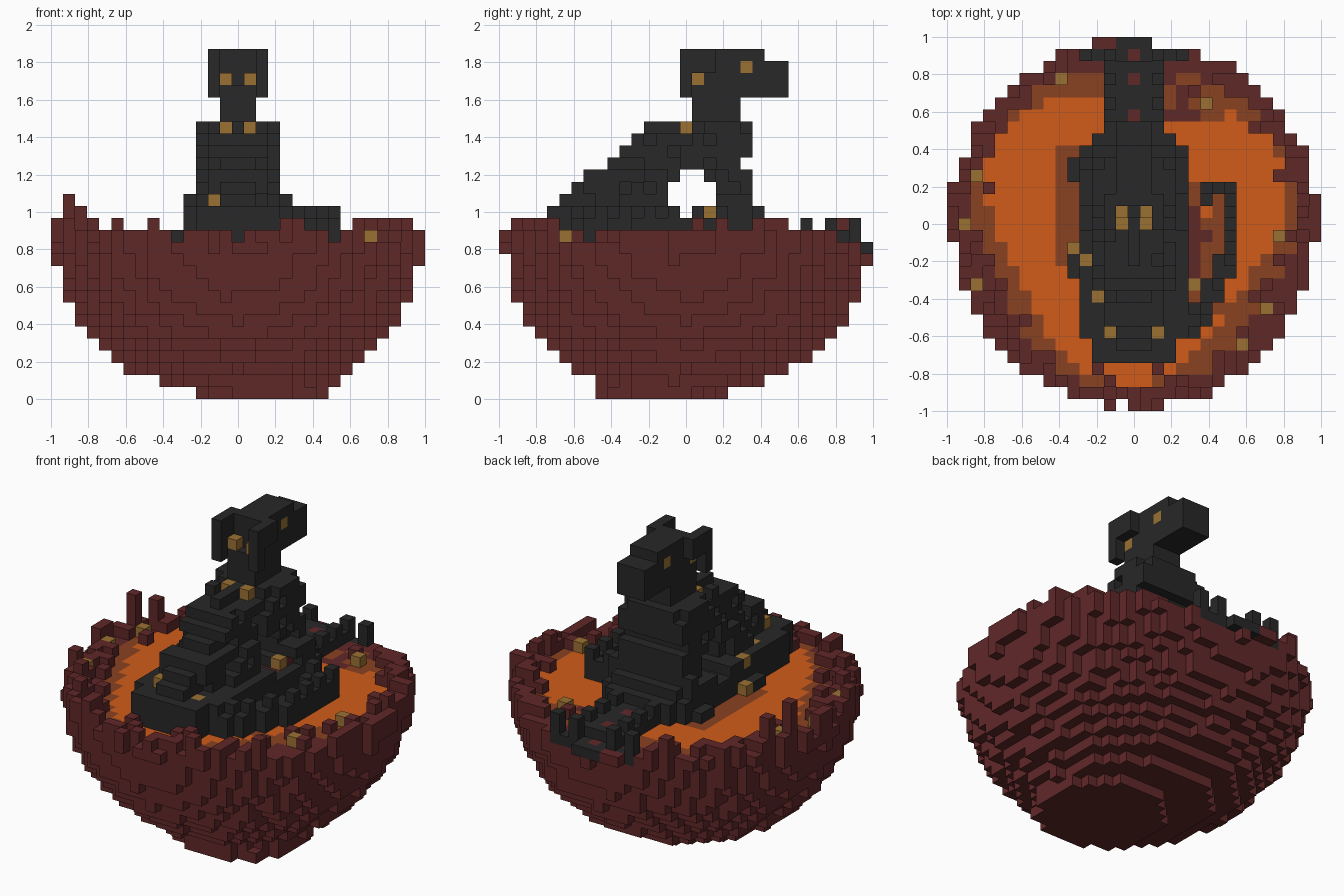
import bpy, math, random

random.seed(4)
cube = bpy.data.objects.get("Cube")
if cube:
    bpy.data.objects.remove(cube)

S = 2 / 31          # edge of one block
POOL = 12           # layer of the molten surface
blocks = {}         # (x, y, layer) -> part name


def material(name, rgb):
    m = bpy.data.materials.new(name)
    m.use_nodes = True
    m.diffuse_color = (*rgb, 1)
    bsdf = m.node_tree.nodes["Principled BSDF"]
    bsdf.inputs["Base Color"].default_value = (*rgb, 1)
    bsdf.inputs["Roughness"].default_value = 0.9
    return m


rock = material("dark_red_rock", (0.118, 0.021, 0.022))
lava = material("orange_lava", (0.64, 0.108, 0.01))
ember = material("brown_ember", (0.25, 0.054, 0.015))
char = material("charcoal", (0.021, 0.021, 0.021))
gold = material("dull_gold", (0.33, 0.165, 0.033))


def box(part, xs, ys, zs):
    """Fill an inclusive range of blocks; part None carves them away."""
    for x in range(xs[0], xs[1] + 1):
        for y in range(ys[0], ys[1] + 1):
            for z in range(zs[0], zs[1] + 1):
                if part:
                    blocks[x, y, z] = part
                else:
                    blocks.pop((x, y, z), None)


def top(x, y):
    return max((z for z in range(30) if (x, y, z) in blocks), default=POOL)


# Stepped bowl, with its foot set a little off centre
radii = [5.7, 7.4, 9, 10.2, 11.1, 12.2, 12.9, 13.6, 14, 14.4, 14.7, 14.9, 15.2]
grid = [(x, y) for x in range(-15, 16) for y in range(-15, 16)]
jitter = {c: random.uniform(-0.2, 0.2) for c in grid}
for k, radius in enumerate(radii):
    shift = max(0, 2 - 1.5 * k)
    for x, y in grid:
        if math.hypot(x - shift, y + shift) <= radius + jitter[x, y]:
            blocks[x, y, k] = "bowl"

# Molten pool with a cooler uneven border
for x, y in grid:
    r = math.hypot(x, y)
    limit = 11.8 + 1.6 * math.cos(3 * (math.atan2(y, x) - 0.45))
    limit += random.uniform(-0.2, 0.2)
    if r < min(limit, 13.4):
        blocks[x, y, POOL] = "lava_pool"
    elif r < min(limit + 2, 13.9):
        blocks[x, y, POOL] = "ember_border"
box("ember_border", (-6, -5), (-3, 6), (POOL, POOL))
box("ember_border", (5, 7), (-7, 3), (POOL, POOL))
box("lava_pool", (6, 6), (1, 1), (POOL, POOL))
box("bowl", (5, 5), (-4, 1), (POOL, POOL))
box("bowl", (6, 6), (-1, -1), (POOL, POOL))
box("ember_border", (3, 7), (9, 11), (POOL, POOL))
box("bowl", (3, 5), (9, 9), (POOL, POOL))
box("bowl", (4, 4), (10, 11), (POOL, POOL))

# Ragged rim of short stones
for x, y in grid:
    r = math.hypot(x, y)
    if (x, y, POOL) not in blocks:
        continue
    pick = random.random()
    if y > 11 and abs(x) < 6:
        height = 0
    elif r > 13.6:
        height = 0 if pick < 0.38 else 1 if pick < 0.9 else 2
    else:
        height = int(r > 11.6 and pick < 0.2)
    if height:
        box("rim", (x, x), (y, y), (POOL + 1, POOL + height))
box("rim", (-14, -14), (4, 4), (13, 16))
box("rim", (-13, -13), (6, 6), (13, 15))

# Body: stepped slope that widens away from its front edge
fronts = [-11, -11, -11, -10, -9, -8, -6, -5, -4, -3]
backs = [7, 7, 6, 5, 5, 5, 4, 5, 5, 5]
for n, (front, back) in enumerate(zip(fronts, backs)):
    z = 13 + n
    full = 4 if n < 4 else 3
    for y in range(front, back + 1):
        depth = y - front
        if n < 3:
            half = full - int(depth < 2 or y == back)
        else:
            half = min(full, 2 + depth // 5)
        box("body", (-half, half), (y, y), (z, z))
        # notch the flanks so the sides step unevenly
        for side in (-half, half):
            if n > 2 and random.random() < 0.25:
                blocks.pop((side, y, z), None)
for x in (-3, 3):
    box("body", (x, x), (3, 4), (19, 22))

# Open arch through the body
box(None, (-4, 4), (-1, 2), (16, 17))
box(None, (-4, 4), (0, 1), (15, 18))
box(None, (4, 4), (2, 3), (15, 15))
box("cavity_floor", (1, 3), (0, 1), (14, 14))
box("cavity_floor", (3, 3), (3, 3), (15, 15))
box("gold_nuggets", (3, 3), (2, 2), (15, 15))

# Side lumps
box("body", (-5, -5), (-4, -2), (13, 13))
box("body", (-5, -5), (4, 5), (13, 13))

# Neck
box("neck", (-1, 1), (1, 4), (23, 24))

# Head: narrow skull with wider side plates and an open face
box("head", (-1, 1), (2, 8), (25, 28))
box("head", (-1, 1), (1, 1), (25, 25))
box(None, (-1, 1), (7, 8), (28, 28))
for x in (-1, 1):
    box("head", (2 * x, 2 * x), (0, 2), (25, 28))
    box(None, (2 * x, 2 * x), (1, 2), (25, 26))
    blocks[x, 1, 26] = "eyes"
    blocks[x, 5, 27] = "eyes"
    # gold set back in slots under the chin
    box(None, (x, x), (-3, -1), (22, 22))
    blocks[x, 0, 22] = "gold_nuggets"

# Tail curling round the side, with alternating spikes
path = [(5, -9), (5, -8), (6, -8), (6, -7), (7, -6), (7, -5)]
path += [(8, y) for y in range(-4, 4)] + [(7, 3), (6, 3), (6, 2)]
for n, (x, y) in enumerate(path):
    box("tail", (x, x), (y, y), (13, 14 + n % 2))
    if n < 8:
        box("tail", (x - 1, x - 1), (y, y), (13, 14))

# Rear limb reaching over the rim, with raised fingers
box(None, (-2, 2), (8, 15), (13, 15))
box("rear_limb", (-2, 2), (8, 13), (12, 13))
box("rear_limb", (-1, 1), (14, 15), (12, 12))
for y in (9, 12, 14):
    blocks[0, y, top(0, y)] = "cavity_floor"
for x in (-2, 2):
    for y in (8, 10, 12):
        box("rear_limb", (x, x), (y, y), (13, 14))
for x in (-4, -2, 2, 4):
    box("rear_limb", (x, x), (14, 14), (12, 14))
for x in (-3, 3):
    box("rear_limb", (x, x), (14, 14), (12, 12))

# Gold nuggets on the rim, with the stones outside them cleared
for x, y in [(-6, 12), (-13, 4), (-14, 0), (-13, -5), (6, 10), (12, -1), (11, -7), (9, -10)]:
    box(None, (x, x), (y, y), (13, 16))
    blocks[x, y, 13] = "gold_nuggets"
box(None, (11, 11), (-15, -8), (13, 14))
box(None, (10, 15), (-10, -10), (13, 14))
box(None, (-5, -5), (-15, -11), (13, 14))

# Gold nuggets set into the body
box(None, (-2, -2), (-10, -10), (16, 16))
for x in (-2, 2):
    box(None, (x, x), (-9, -9), (17, 17))
for x, y in [(2, -9), (-2, -9), (-3, -6), (5, -5), (-4, -3), (-5, -2)]:
    blocks[x, y, top(x, y)] = "gold_nuggets"

# Turn each part into a mesh of its exposed block faces
SIDES = {
    (1, 0, 0): [(1, 0, 0), (1, 1, 0), (1, 1, 1), (1, 0, 1)],
    (-1, 0, 0): [(0, 0, 0), (0, 0, 1), (0, 1, 1), (0, 1, 0)],
    (0, 1, 0): [(0, 1, 0), (0, 1, 1), (1, 1, 1), (1, 1, 0)],
    (0, -1, 0): [(0, 0, 0), (1, 0, 0), (1, 0, 1), (0, 0, 1)],
    (0, 0, 1): [(0, 0, 1), (1, 0, 1), (1, 1, 1), (0, 1, 1)],
    (0, 0, -1): [(0, 0, 0), (0, 1, 0), (1, 1, 0), (1, 0, 0)],
}
colours = {"bowl": rock, "rim": rock, "cavity_floor": rock, "lava_pool": lava,
           "ember_border": ember, "eyes": gold, "gold_nuggets": gold}
for part in sorted(set(blocks.values())):
    index, faces = {}, []
    for (x, y, z), name in blocks.items():
        if name != part:
            continue
        for (dx, dy, dz), corners in SIDES.items():
            if (x + dx, y + dy, z + dz) not in blocks:
                faces.append([index.setdefault((x + a, y + b, z + c), len(index))
                              for a, b, c in corners])
    verts = [((x - 0.5) * S, (y - 0.5) * S, z * S) for x, y, z in index]
    mesh = bpy.data.meshes.new(part)
    mesh.from_pydata(verts, [], faces)
    mesh.materials.append(colours.get(part, char))
    bpy.context.collection.objects.link(bpy.data.objects.new(part, mesh))
